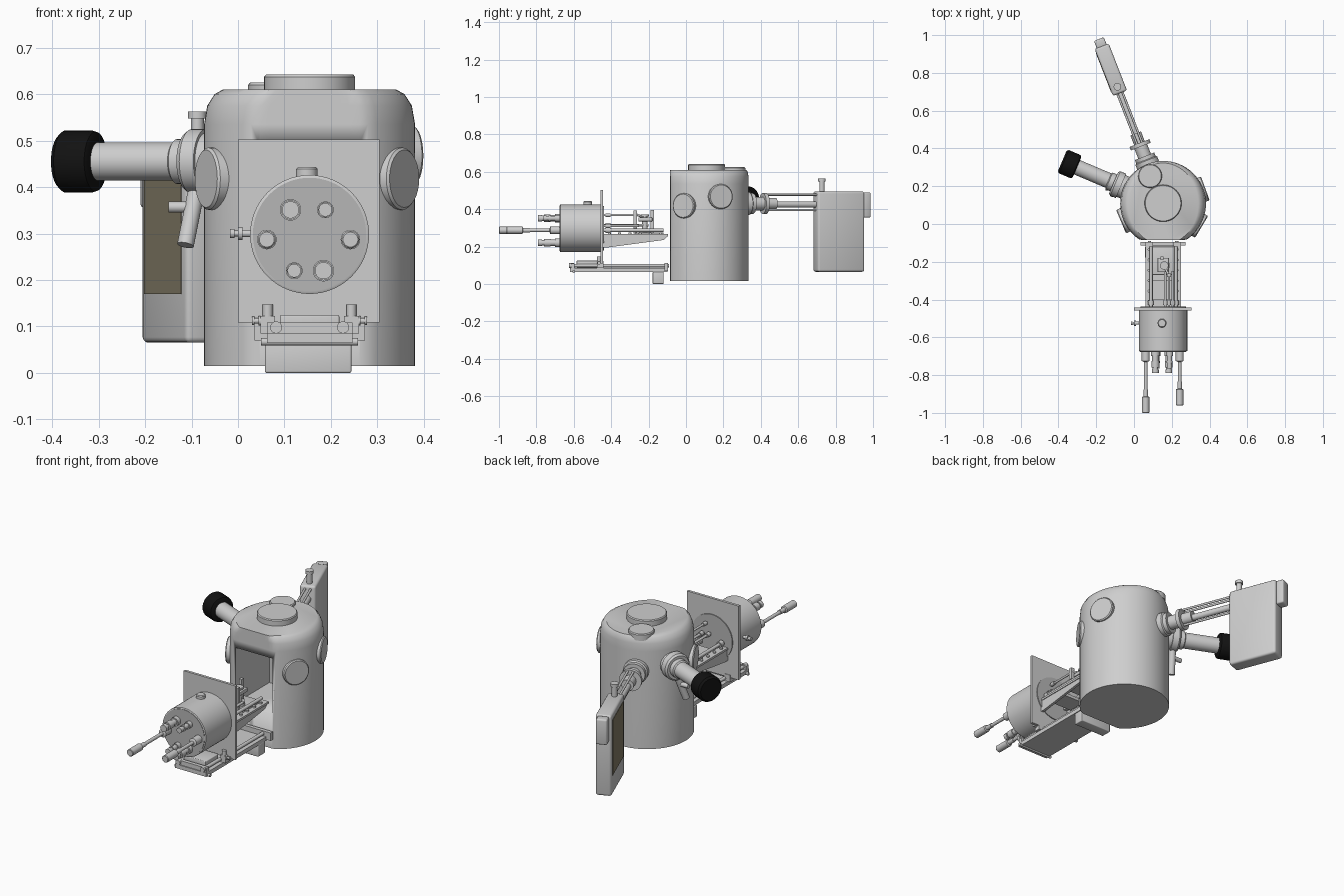
import bpy, bmesh, math
from mathutils import Vector, Matrix

if "Cube" in bpy.data.objects:
    bpy.data.objects.remove(bpy.data.objects["Cube"])

def material(name, c):
    m = bpy.data.materials.new(name)
    m.diffuse_color = (*c, 1)
    m.use_nodes = True
    m.node_tree.nodes["Principled BSDF"].inputs["Base Color"].default_value = m.diffuse_color
    return m

GREY = material("light grey", (.62, .62, .62))
MID = material("mid grey", (.47, .47, .47))
BLACK = material("black", (.006, .006, .006))
TAN = material("dull tan", (.24, .21, .14))

def finish(name, bm, mat, angle=35):
    bmesh.ops.recalc_face_normals(bm, faces=bm.faces)
    me = bpy.data.meshes.new(name)
    bm.to_mesh(me)
    bm.free()
    me.materials.append(mat)
    ob = bpy.data.objects.new(name, me)
    bpy.context.collection.objects.link(ob)
    bpy.ops.object.select_all(action='DESELECT')
    ob.select_set(True)
    bpy.context.view_layer.objects.active = ob
    bpy.ops.object.shade_smooth_by_angle(angle=math.radians(angle))
    return ob

def loft(name, rings, mat):
    bm = bmesh.new()
    vs = [[bm.verts.new(p) for p in r] for r in rings]
    n = len(vs[0])
    for a, b in zip(vs, vs[1:]):
        for i in range(n):
            bm.faces.new((a[i], a[(i + 1) % n], b[(i + 1) % n], b[i]))
    bm.faces.new(vs[0])
    bm.faces.new(vs[-1])
    return finish(name, bm, mat)

def lathe(name, origin, axis, profile, mat=GREY, seg=32):
    """Solid of revolution: profile is (distance along axis, radius)."""
    o, q = Vector(origin), Vector(axis).to_track_quat('Z', 'Y')
    t = [2 * math.pi * i / seg for i in range(seg)]
    return loft(name, [[o + q @ Vector((r * math.cos(a), r * math.sin(a), d)) for a in t]
                       for d, r in profile], mat)

def rod(name, a, b, r, mat=GREY, seg=20):
    v = Vector(b) - Vector(a)
    return lathe(name, a, v, [(0, r), (v.length, r)], mat, seg)

def box(name, lo, hi, mat=GREY, bevel=0, frame=Matrix()):
    bm = bmesh.new()
    bmesh.ops.create_cube(bm, size=1)
    for v in bm.verts:
        v.co = Vector([l + (h - l) * (c + .5) for l, h, c in zip(lo, hi, v.co)])
    if bevel:
        bmesh.ops.bevel(bm, geom=bm.edges[:], offset=bevel, segments=3, profile=.5, affect='EDGES')
    bm.transform(frame)
    return finish(name, bm, mat)

CX, CY, R, FRONT = .154, .107, .227, -.085

# Chamber: flat-fronted cylinder with shoulders, hollowed from the front
def ring(z, sx, sy, n=64):
    return [(CX + R * sx * math.cos(2 * math.pi * i / n),
             max(CY + R * sy * math.sin(2 * math.pi * i / n), FRONT), z) for i in range(n)]

chamber = loft("chamber", [ring(.015, 1, 1), ring(.535, 1, 1), ring(.575, .97, 1),
                           ring(.6, .9, .98), ring(.61, .82, .95)], GREY)
cutter = box("opening_cutter", (.045, -.3, .2), (.263, .2, .495))
cutter.hide_render = True
cutter.hide_viewport = True
mod = chamber.modifiers.new("opening", 'BOOLEAN')
mod.operation, mod.object, mod.solver = 'DIFFERENCE', cutter, 'EXACT'
bpy.context.view_layer.objects.active = chamber
cutter.hide_viewport = False
bpy.ops.object.modifier_apply(modifier="opening")
bpy.data.objects.remove(cutter)

# Lids on the roof
lathe("top_lid", (CX, .11, .6), (0, 0, 1), [(0, .098), (.037, .098), (.042, .094)], seg=48)
lathe("small_top_lid", (.085, .254, .59), (0, 0, 1), [(0, .063), (.03, .063), (.035, .059)])

def radial(deg):
    return Vector((math.cos(math.radians(deg)), math.sin(math.radians(deg)), 0))

# Blank port covers round the wall
for name, deg, z, d in (("left_port", 203, .418, .242), ("right_front_port", -31, .418, .238),
                        ("right_rear_port", 20, .467, .238)):
    lathe(name, (CX, CY, z), radial(deg), [(.19, .067), (d - .005, .067), (d, .062)])

# Viewing tube with a black cap
lathe("viewing_tube", (CX, CY, .455), radial(157),
      [(.19, .062), (.242, .062), (.242, .07), (.275, .07), (.285, .062), (.285, .048),
       (.31, .048), (.315, .041), (.51, .041)])
lathe("viewing_cap", (CX, CY, .455), radial(157),
      [(.495, .055), (.5, .064), (.51, .067), (.57, .067), (.58, .058)], BLACK)
rod("valve_lever", (-.088, .2, .4), (-.113, .16, .275), .018)
rod("valve_stub", (-.15, .19, .357), (-.1, .19, .357), .012)

# Camera arm
AD = radial(111.3)
lathe("arm_port", (CX, CY, .43), AD,
      [(.2, .062), (.245, .062), (.25, .055), (.27, .055), (.27, .036), (.325, .036), (.325, .056),
       (.345, .056), (.345, .03), (.4, .03)])
side = Vector((-AD.y, AD.x, 0))
for name, off, z, r in (("arm_tube", 0, .425, .017), ("arm_rod_left", .014, .477, .006),
                        ("arm_rod_right", -.014, .477, .006), ("arm_lower_rod", 0, .395, .006)):
    c = Vector((CX, CY, z)) + side * off
    rod(name, c + AD * .33, c + AD * .64, r)
# Detector box: local x runs along the arm
F = Matrix.Translation((CX, CY, 0)) @ Matrix.Rotation(math.radians(111.3), 4, 'Z')
box("detector_box", (.628, -.04, .065), (.896, .04, .495), GREY, .012, F)
box("detector_panel", (.655, .036, .17), (.873, .042, .465), TAN, 0, F)
box("detector_end_box", (.89, -.028, .355), (.936, .028, .49), GREY, .008, F)
lathe("detector_knob", F @ Vector((.665, 0, .48)), (0, 0, 1),
      [(0, .014), (.067, .014), (.067, .02), (.083, .02)])

# Door plate and round housing
box("door_plate", (0, -.457, .108), (.305, -.443, .502))
HZ = .298
lathe("housing", (CX, -.45, HZ), (0, -1, 0), [(0, .128), (.222, .128), (.225, .123)], seg=64)
lathe("housing_end", (CX, -.67, HZ), (0, -1, 0), [(0, .122), (.007, .122)], MID, 64)
lathe("housing_back", (CX, -.446, HZ), (0, 1, 0), [(0, .12), (.008, .12)], MID, 64)
lathe("housing_top_knob", (.148, -.525, .41), (0, 0, 1), [(0, .023), (.029, .023), (.033, .019)])
lathe("housing_side_knob", (.04, -.525, .3), (-1, 0, 0),
      [(0, .008), (.03, .008), (.03, .014), (.04, .014), (.04, .006), (.048, .006),
       (.048, .01), (.057, .01)])

# Micrometers and handles on the housing end
for i, (x, z, r, end) in enumerate(((.113, .351, .023, .12), (.188, .351, .018, .095),
                                    (.121, .22, .018, .095), (.184, .22, .023, .12))):
    lathe(f"micrometer_{i + 1}", (x, -.67, z), (0, -1, 0),
          [(0, r), (.03, r), (.03, r * .72), (.055, r * .72), (.055, r * .9), (end - .03, r * .9),
           (end - .03, r * .6), (end - .02, r * .6), (end - .02, r * .8), (end, r * .8)])
for name, x, tip in (("left_handle", .062, 1.0), ("right_handle", .242, .96)):
    e = tip - .67
    lathe(name, (x, -.67, .287), (0, -1, 0),
          [(0, .021), (.055, .021), (.06, .009), (e - .125, .009), (e - .125, .012),
           (e - .088, .012), (e - .085, .019), (e - .003, .019), (e, .016)])

# Specimen stage arms: tapered brackets behind the door
wedge = ((-.445, .258), (-.445, .195), (-.42, .195), (-.12, .235), (-.095, .258))
for name, x0, x1 in (("left_bracket", .064, .078), ("right_bracket", .23, .244)):
    loft(name, [[(x, y, z) for y, z in wedge] for x in (x0, x1)], GREY)
for name, x0, x1 in (("left_rail", .06, .1), ("right_rail", .208, .248)):
    box(name, (x0, -.445, .255), (x1, -.095, .266))
    for i in range(6):
        y = -.41 + i * .055
        rod(f"{name}_screw_{i + 1}", ((x0 + x1) / 2, y, .262), ((x0 + x1) / 2, y, .274), .008, seg=12)
box("stage_plate", (.085, -.4, .24), (.21, -.3, .256))
box("stage_table", (.09, -.27, .25), (.22, -.12, .275), GREY, .004)
for i, (x, z, r, y) in enumerate(((.09, .287, .009, -.12), (.222, .287, .009, -.12),
                                  (.185, .368, .006, -.27), (.165, .315, .007, -.2),
                                  (.205, .31, .007, -.25))):
    rod(f"drive_shaft_{i + 1}", (x, -.445, z), (x, y, z), r, seg=14)
    lathe(f"shaft_collar_{i + 1}", (x, -.43, z), (0, 1, 0), [(0, r * 1.7), (.025, r * 1.7)], seg=14)
box("link_post", (.175, -.28, .27), (.195, -.262, .392))
rod("link_arm", (.185, -.275, .375), (.15, -.2, .345), .006, seg=12)
box("specimen_block", (.125, -.255, .335), (.185, -.18, .355), GREY, .003)
box("specimen_post", (.14, -.19, .27), (.155, -.172, .395))
lathe("specimen_holder", (.16, -.22, .27), (0, 0, 1),
      [(0, .03), (.025, .03), (.025, .014), (.09, .014), (.09, .022), (.1, .022)], seg=24)

# Sliding base under the door
box("base_plate", (.062, -.62, .064), (.246, -.1, .085))
box("base_foot", (.058, -.178, 0), (.244, -.12, .064), GREY, .004)
box("base_pad", (.09, -.585, .085), (.218, -.475, .125), GREY, .004)
box("base_front_bar", (.062, -.615, .085), (.246, -.595, .108))
box("base_rear_bar", (.035, -.115, .07), (.273, -.095, .112))
rod("base_cross_rod", (.05, -.6, .067), (.258, -.6, .067), .008)
for name, s in (("left", -1), ("right", 1)):
    x = CX + s * .072
    rod(f"base_{name}_rail", (x, -.61, .098), (x, -.09, .098), .009)
    rod(f"base_{name}_knob", (x, -.625, .098), (x, -.6, .098), .013)
    x = CX + s * .09
    box(f"base_{name}_bearing", (x - .016, -.475, .085), (x + .016, -.44, .122))
    rod(f"base_{name}_post", (x, -.465, .12), (x, -.465, .147), .011)
    lathe(f"base_{name}_clamp", (x, -.465, .112), (s, 0, 0),
          [(0, .01), (.02, .01), (.02, .006), (.028, .006), (.028, .009), (.034, .009)], seg=16)
